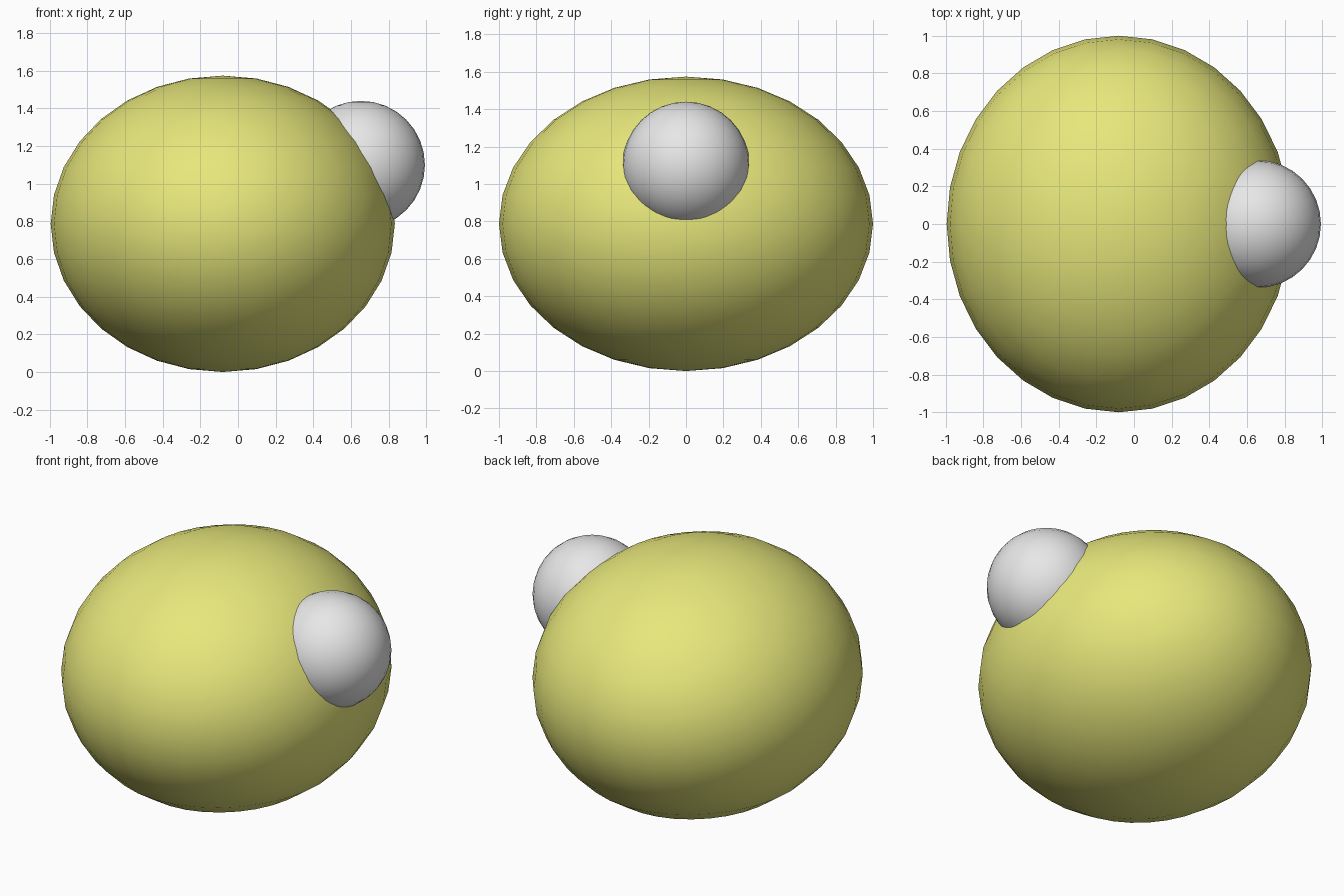
import bpy

if "Cube" in bpy.data.objects:
    bpy.data.objects.remove(bpy.data.objects["Cube"])


def material(name, color):
    mat = bpy.data.materials.new(name)
    mat.diffuse_color = (*color, 1.0)
    mat.use_nodes = True
    mat.node_tree.nodes["Principled BSDF"].inputs["Base Color"].default_value = mat.diffuse_color
    return mat


def ellipsoid(name, center, radii, mat):
    bpy.ops.mesh.primitive_uv_sphere_add(segments=32, ring_count=16, radius=1, location=center)
    obj = bpy.context.object
    obj.name = name
    obj.scale = radii
    bpy.ops.object.transform_apply(location=False, rotation=False, scale=True)
    bpy.ops.object.shade_smooth()
    obj.data.materials.append(mat)
    return obj


yellow = material("olive yellow", (0.8, 0.8, 0.2))
white = material("soft white", (0.8, 0.8, 0.8))

# Large flattened body
ellipsoid("body", (-0.081, 0, 0.787), (0.914, 1.0, 0.787), yellow)

# Round ball sunk into the upper right side
ellipsoid("side_ball", (0.653, 0, 1.10), (0.34, 0.34, 0.34), white)
